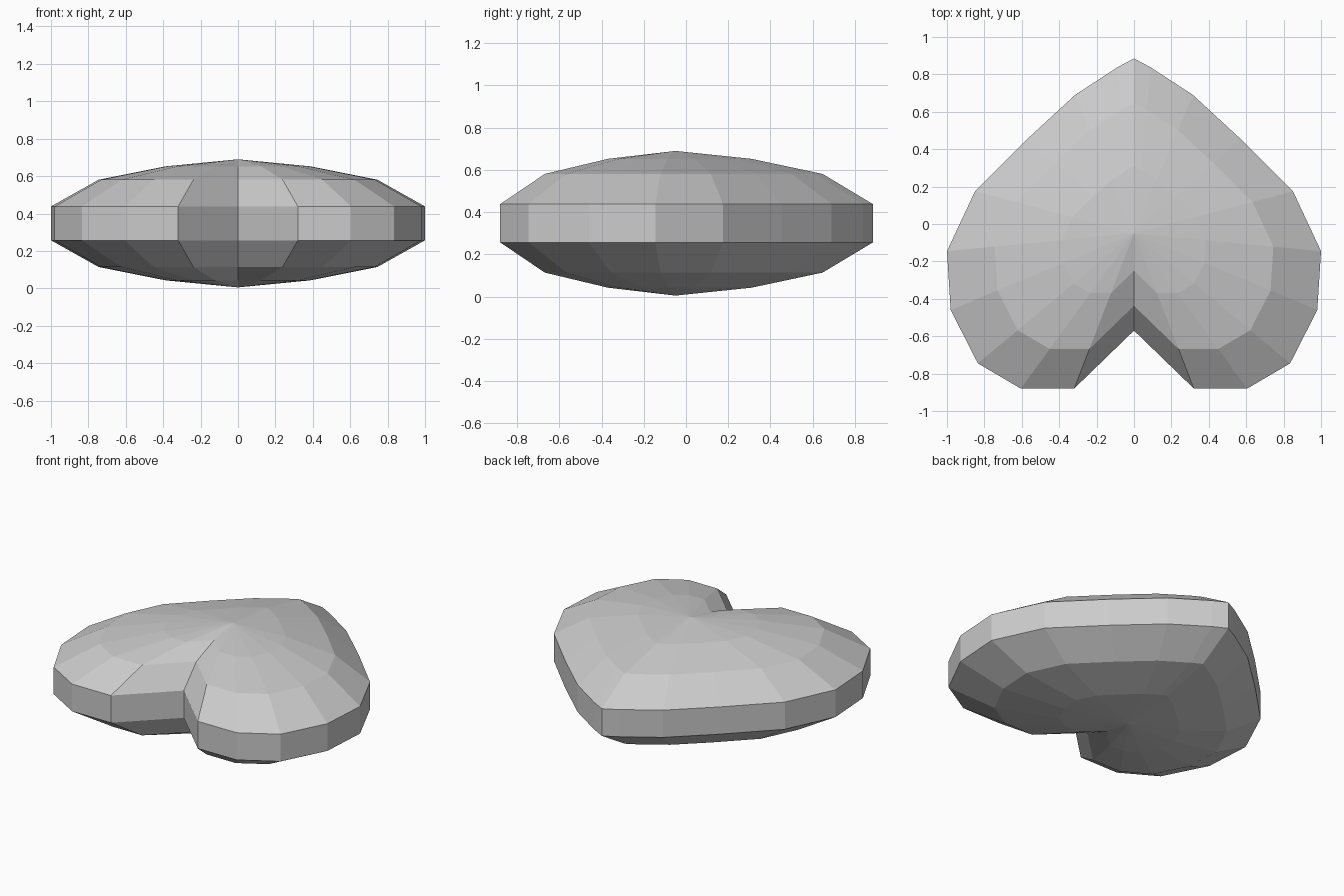
import bpy, bmesh

if "Cube" in bpy.data.objects:
    bpy.data.objects.remove(bpy.data.objects["Cube"])

# Right half of the heart outline, from the tip (back) to the notch (front)
half = [(0, .885), (.09, .837), (.315, .69), (.57, .455), (.85, .175), (1, -.145),
        (.98, -.46), (.835, -.745), (.605, -.88), (.32, -.88), (0, -.57)]
outline = half + [(-x, y) for x, y in half[-2:0:-1]]
CY, MID = -.05, .3475

# Rings shrinking towards the centre: (scale, height from the middle)
upper = [(1, .0905), (.745, .2335), (.385, .305)]
rings = [(s, -h) for s, h in reversed(upper)] + upper

bm = bmesh.new()
loops = [[bm.verts.new((x * s, CY + (y - CY) * s, MID + h)) for x, y in outline]
         for s, h in rings]
bottom = bm.verts.new((0, CY, MID - .3425))
top = bm.verts.new((0, CY, MID + .3425))
n = len(outline)
for i in range(n):
    j = (i + 1) % n
    for a, b in zip(loops, loops[1:]):
        bm.faces.new((a[i], a[j], b[j], b[i]))
    bm.faces.new((loops[-1][i], loops[-1][j], top))
    bm.faces.new((loops[0][j], loops[0][i], bottom))
bmesh.ops.recalc_face_normals(bm, faces=bm.faces[:])

# Faceted heart body
mesh = bpy.data.meshes.new("heart")
bm.to_mesh(mesh)
bm.free()
bpy.context.collection.objects.link(bpy.data.objects.new("heart", mesh))
